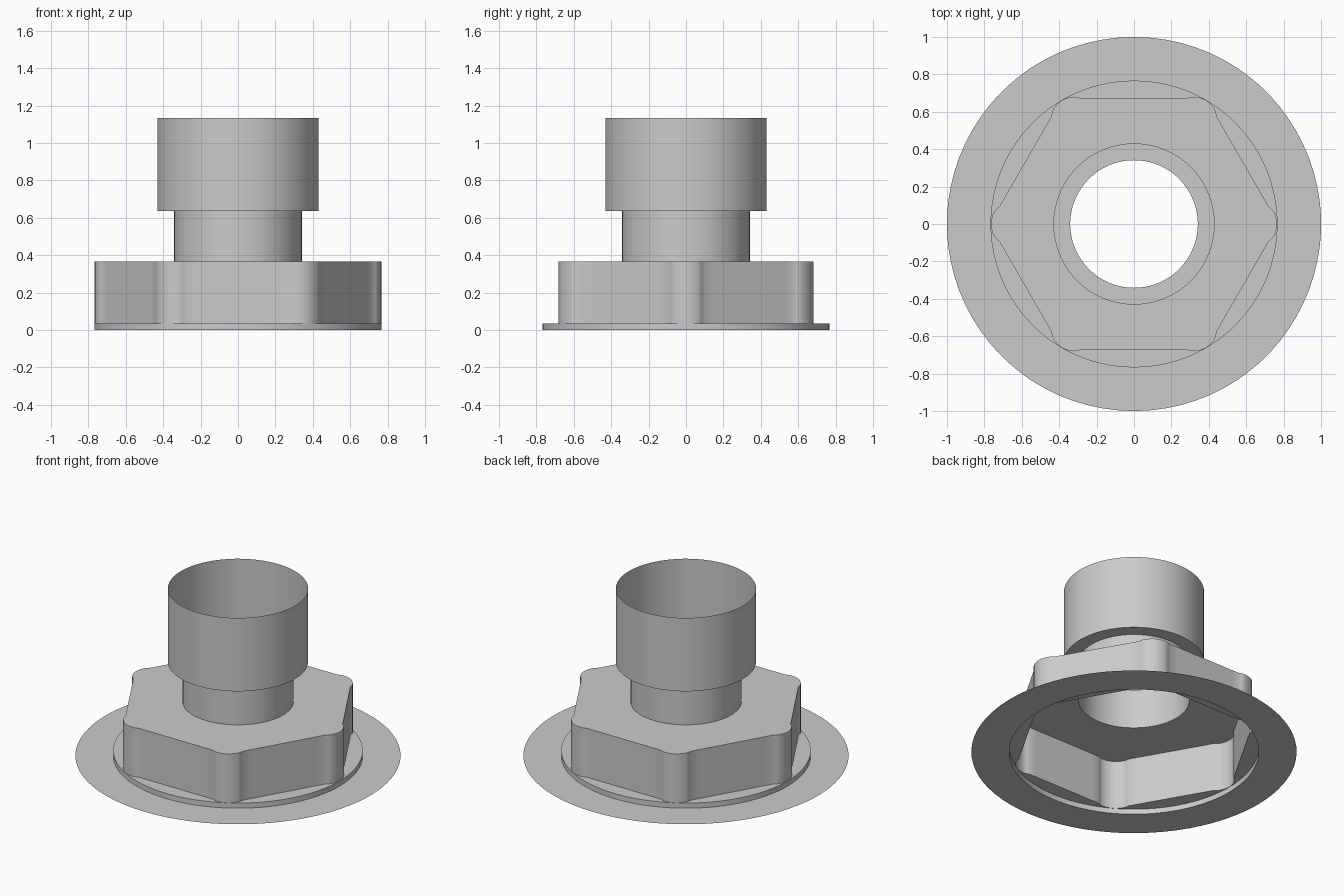
import bpy
import math
from mathutils import Vector, Matrix

cube = bpy.data.objects.get("Cube")
if cube:
    bpy.data.objects.remove(cube)

grey = bpy.data.materials.new("plain grey")
grey.use_nodes = True
grey.diffuse_color = (0.6, 0.6, 0.6, 1)
grey.node_tree.nodes["Principled BSDF"].inputs["Base Color"].default_value = (0.6, 0.6, 0.6, 1)


def hex_outline():
    """Hexagon with a slightly swollen, rounded post at each corner."""
    half = [(0.766, 0), (0.764, 0.022), (0.757, 0.045), (0.751, 0.06),
            (0.742, 0.075), (0.731, 0.085), (0.719, 0.095)]
    corner = [Vector((u, -v)) for u, v in reversed(half[1:])]
    corner += [Vector(p) for p in half]
    points = []
    for k in range(6):
        here = Matrix.Rotation(k * math.pi / 3, 2)
        after = Matrix.Rotation((k + 1) * math.pi / 3, 2)
        points += [here @ p for p in corner]
        start, end = here @ corner[-1], after @ corner[0]
        points += [start.lerp(end, i / 10) for i in range(1, 10)]
    return points


HEX = hex_outline()


def ring(radius, z):
    return [(*(p.normalized() * radius), z) for p in HEX]


def hexagon(z):
    return [(p.x, p.y, z) for p in HEX]


def shell(name, *loops):
    """Open thin surface running through the given loops."""
    n = len(HEX)
    verts = [p for loop in loops for p in loop]
    faces = []
    for k in range(len(loops) - 1):
        for i in range(n):
            j = (i + 1) % n
            faces.append((k * n + i, k * n + j, (k + 1) * n + j, (k + 1) * n + i))
    mesh = bpy.data.meshes.new(name)
    mesh.from_pydata(verts, [], faces)
    mesh.materials.append(grey)
    obj = bpy.data.objects.new(name, mesh)
    bpy.context.collection.objects.link(obj)
    bpy.ops.object.select_all(action='DESELECT')
    obj.select_set(True)
    bpy.context.view_layer.objects.active = obj
    bpy.ops.object.shade_smooth_by_angle(angle=math.radians(35))
    return obj


BASE, STEP, HEX_TOP, NECK_TOP, TOP = 0, 0.035, 0.367, 0.636, 1.134
FLANGE_R, STEP_R, NECK_R, COLLAR_R = 1.0, 0.767, 0.341, 0.431

# Flat sheet around the foot
shell("base_flange", ring(FLANGE_R, BASE), ring(STEP_R, BASE))
# Low round step and its ledge up to the hexagon
shell("round_step", ring(STEP_R, BASE), ring(STEP_R, STEP), hexagon(STEP))
# Hexagonal body with a holed top
shell("hex_body", hexagon(STEP), hexagon(HEX_TOP), ring(NECK_R, HEX_TOP))
# Narrow neck tube
shell("neck", ring(NECK_R, HEX_TOP), ring(NECK_R, NECK_TOP))
# Wide open collar with its underside
shell("collar", ring(NECK_R, NECK_TOP), ring(COLLAR_R, NECK_TOP), ring(COLLAR_R, TOP))
